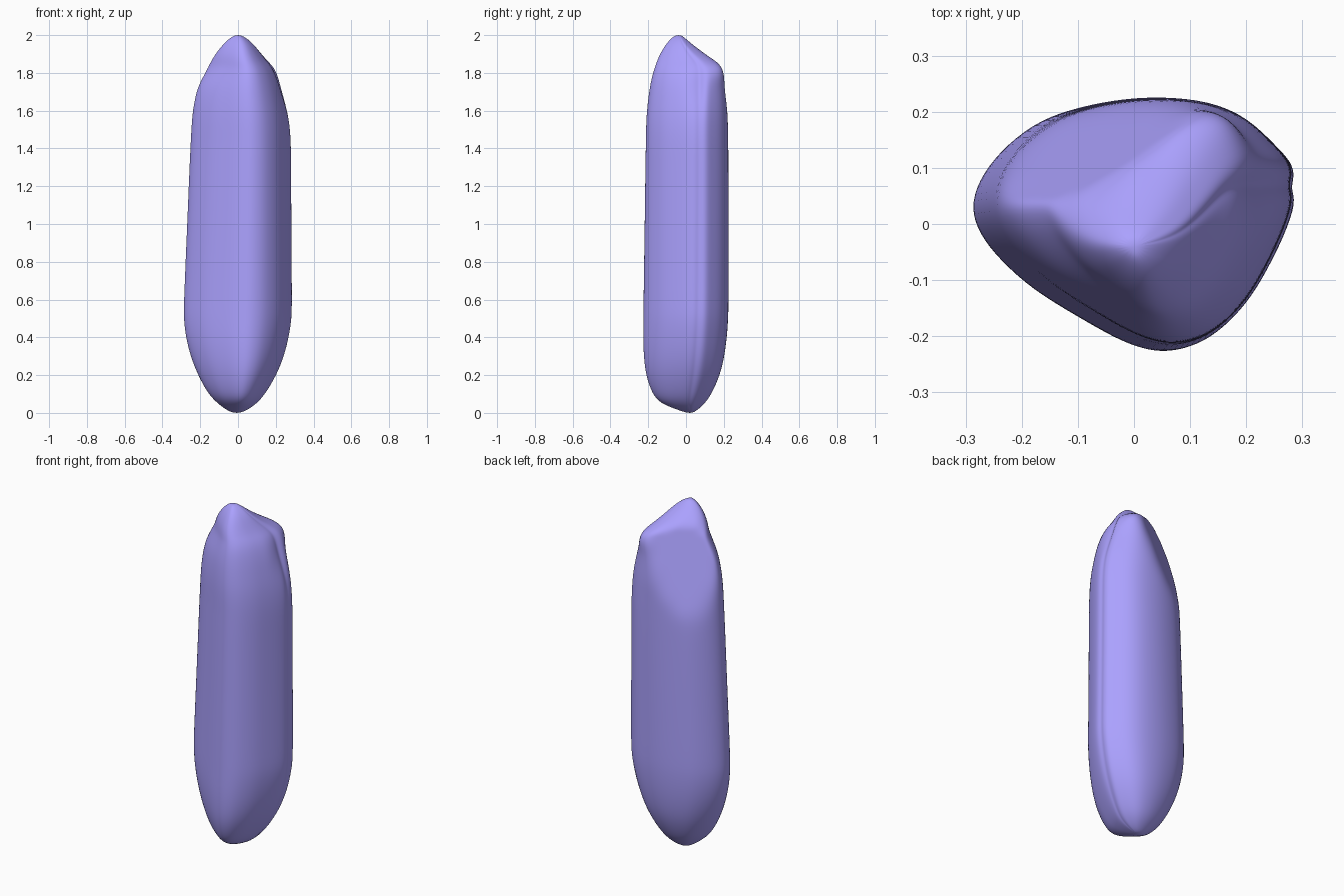
import bpy, bmesh, math

# Cross-section outline of the stone, seen from above
SECTION = [(-.29, .03), (-.277, .078), (-.24, .13), (-.18, .18), (-.12, .204),
           (-.04, .222), (.04, .228), (.13, .22), (.2, .19), (.25, .14), (.279, .11),
           (.283, .085), (.276, .064), (.287, .042), (.265, -.02), (.235, -.08),
           (.2, -.14), (.145, -.195), (.1, -.217), (.06, -.225), (.02, -.22),
           (-.03, -.202), (-.1, -.162), (-.18, -.115), (-.24, -.06), (-.275, -.015)]

# Height, x extent, y extent of each ring
RINGS = [(0, -.025, .01, .005, .035), (.015, -.06, .05, -.04, .06),
         (.05, -.108, .1, -.135, .1), (.1, -.158, .145, -.178, .135),
         (.2, -.213, .205, -.212, .18), (.3, -.252, .245, -.223, .203),
         (.4, -.277, .27, -.226, .216), (.5, -.289, .286, -.225, .223),
         (.6, -.287, .287, -.224, .225), (1.0, -.27, .284, -.218, .225),
         (1.32, -.257, .282, -.214, .224), (1.42, -.252, .281, -.212, .223),
         (1.5, -.248, .277, -.211, .222), (1.58, -.243, .268, -.208, .222),
         (1.66, -.232, .252, -.2, .219), (1.73, -.214, .235, -.19, .214),
         (1.79, -.182, .212, -.177, .205), (1.83, -.16, .188, -.164, .192),
         (1.86, -.145, .16, -.154, .165), (1.9, -.12, .125, -.137, .102),
         (1.95, -.08, .085, -.107, .034), (1.985, -.043, .045, -.076, -.005),
         (2.0, -.014, .014, -.053, -.027)]


def near(sx, sy, cx, cy, spread):
    return math.exp(-((sx - cx) ** 2 + (sy - cy) ** 2) / spread)


def fit_ring(z, x0, x1, y0, y1):
    """Fit the section to a ring, adding the shoulder, its groove and the back facet."""
    pts = []
    bump = .024 * math.exp(-((z - 1.82) / .06) ** 2)
    dent = .022 * math.exp(-((z - 1.74) / .11) ** 2)
    for sx, sy in SECTION:
        x = 1.012 * (x0 + (sx + .29) / .577 * (x1 - x0))
        y = 1.012 * (y0 + (sy + .225) / .453 * (y1 - y0))
        b = bump * near(sx, sy, .2, .18, .01)
        x, y = x + b - dent * near(sx, sy, .278, .055, .002), y + b
        if z > 1.3:
            over = -.5 * x + .866 * y - (.617 - .276 * z)
            if over > 0:
                x, y = x + over * .5, y - over * .866
        pts.append((x, y, z))
    return pts


# Standing stone: stacked rings bridged with quads
bm = bmesh.new()
loops = [[bm.verts.new(p) for p in fit_ring(*r)] for r in RINGS]
n = len(SECTION)
for a, b in zip(loops, loops[1:]):
    for i in range(n):
        j = (i + 1) % n
        bm.faces.new((a[i], a[j], b[j], b[i]))
bm.faces.new(loops[0])
bm.faces.new(loops[-1])
bmesh.ops.recalc_face_normals(bm, faces=bm.faces)
for f in bm.faces:
    f.smooth = True
mesh = bpy.data.meshes.new("standing_stone")
bm.to_mesh(mesh)
bm.free()
stone = bpy.data.objects.new("standing_stone", mesh)
bpy.context.collection.objects.link(stone)
sub = stone.modifiers.new("soften", 'SUBSURF')
sub.levels = sub.render_levels = 2

# Violet colour
violet = bpy.data.materials.new("violet")
violet.diffuse_color = (.41, .36, 1.0, 1)
mesh.materials.append(violet)
